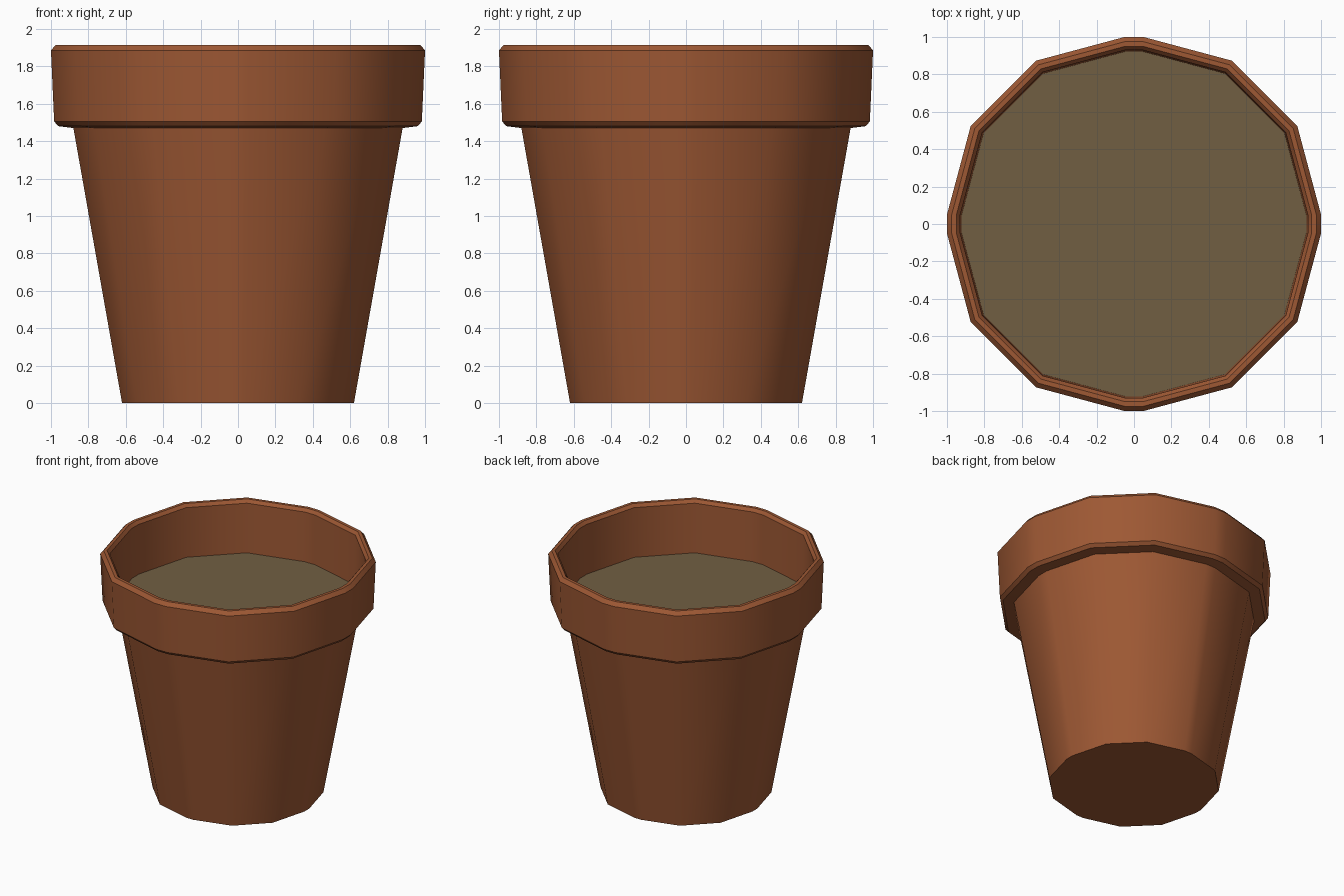
import bpy, bmesh, math

if "Cube" in bpy.data.objects:
    bpy.data.objects.remove(bpy.data.objects["Cube"])


def material(name, rgb):
    m = bpy.data.materials.new(name)
    m.diffuse_color = (*rgb, 1)
    m.use_nodes = True
    m.node_tree.nodes["Principled BSDF"].inputs["Base Color"].default_value = m.diffuse_color
    return m


terracotta = material("terracotta", (0.34, 0.098, 0.034))
soil_brown = material("soil brown", (0.165, 0.113, 0.055))


def outline(r):
    """Rounded square of half width r: four 3-segment corners, 16 points."""
    pts = []
    for q in range(4):
        mid = math.radians(90 * q + 45)
        cx, cy = 0.05 * math.sqrt(2) * math.cos(mid), 0.05 * math.sqrt(2) * math.sin(mid)
        for k in range(4):
            a = math.radians(90 * q + 30 * k)
            pts.append((r * (cx + 0.95 * math.cos(a)), r * (cy + 0.95 * math.sin(a))))
    return pts


def loft(name, profile, mat, cap_first=True, cap_last=False):
    """Sweep (radius, height) levels through the rounded outline."""
    bm = bmesh.new()
    rings = [[bm.verts.new((x, y, z)) for x, y in outline(r)] for r, z in profile]
    for a, b in zip(rings, rings[1:]):
        n = len(a)
        for i in range(n):
            j = (i + 1) % n
            bm.faces.new((a[i], a[j], b[j], b[i]))
    if cap_first:
        bm.faces.new(rings[0][::-1])
    if cap_last:
        bm.faces.new(rings[-1])
    me = bpy.data.meshes.new(name)
    bm.to_mesh(me)
    bm.free()
    ob = bpy.data.objects.new(name, me)
    bpy.context.collection.objects.link(ob)
    me.materials.append(mat)
    bpy.context.view_layer.objects.active = ob
    ob.select_set(True)
    bpy.ops.object.shade_smooth_by_angle(angle=math.radians(32))
    ob.select_set(False)
    return ob


# Pot: tapered body, overhanging collar with chamfered edges, inner wall
loft("pot", [
    (0.62, 0.0), (0.88, 1.47),
    (0.96, 1.48), (0.983, 1.505),
    (1.0, 1.885), (0.975, 1.915),
    (0.95, 1.915), (0.93, 1.89),
    (0.922, 1.49),
], terracotta)

# Soil: flat fill inside the collar
loft("soil", [(0.922, 1.485), (0.922, 1.49)], soil_brown, True, True)
